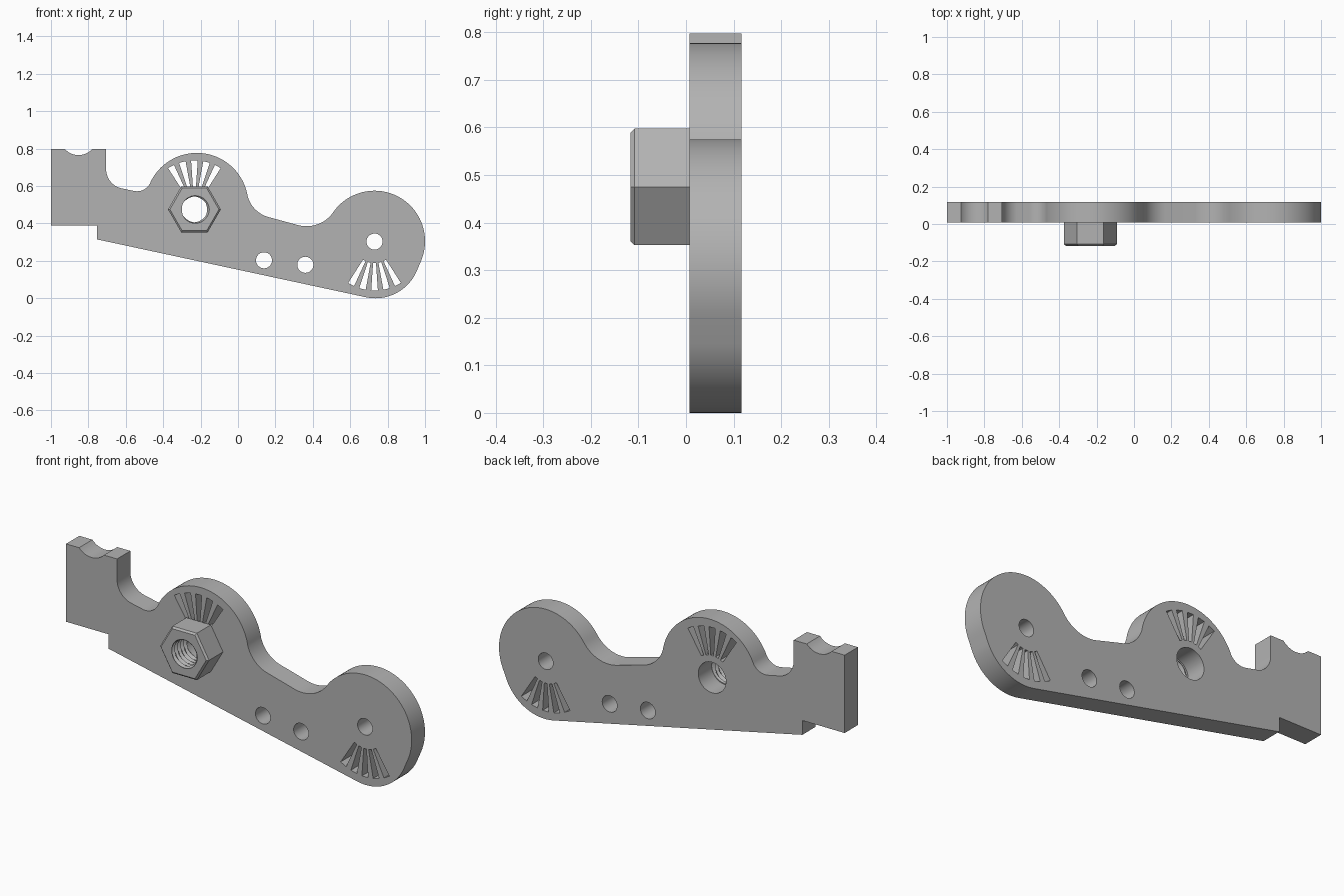
import bpy, bmesh
from math import sin, cos, pi, radians

cube = bpy.data.objects.get("Cube")
if cube:
    bpy.data.objects.remove(cube)

steel = bpy.data.materials.new("plain_grey")
steel.use_nodes = True
GREY = (0.45, 0.45, 0.45, 1)
steel.diffuse_color = GREY
steel.node_tree.nodes["Principled BSDF"].inputs["Base Color"].default_value = GREY

NUT = (-0.233, 0.475)      # threaded boss axis (x, z)
PIVOT = (0.73, 0.303)      # round end axis (x, z)
FRONT, BACK = 0.007, 0.117


def arc(c, r, a0, a1, n=24):
    """Points on an arc, angles in degrees."""
    angles = [radians(a0 + (a1 - a0) * i / n) for i in range(n + 1)]
    return [(c[0] + r * cos(a), c[1] + r * sin(a)) for a in angles]


def circle(c, r, n=48):
    return arc(c, r, 0, 360, n)[:-1]


def fan(c, middle):
    """Five radial wedge slots around a centre."""
    slots = []
    for i in range(-2, 3):
        a = middle + 14.3 * i
        slots.append(arc(c, 0.262, a - 3.9, a + 3.9, 1) + arc(c, 0.115, a + 3.9, a - 3.9, 1))
    return slots


def finish(obj, angle=30):
    bpy.ops.object.select_all(action='DESELECT')
    obj.select_set(True)
    bpy.context.view_layer.objects.active = obj
    bpy.ops.object.shade_smooth_by_angle(angle=radians(angle))


# Plate outline: stepped tail, notch, two humps joined by fillets
outline = [(-1, 0.39), (-1, 0.797)]
outline += arc((-0.8525, 0.862), 0.097, 222, 318, 12)
outline += [(-0.705, 0.797)]
outline += arc((-0.6, 0.69), 0.105, 180, 255)
outline += arc((-0.54, 0.65), 0.078, 258, 334.9)
outline += arc((-0.22, 0.502), 0.275, 154.9, 11.7, 48)[1:]
outline += arc((0.206, 0.588), 0.16, 191.7, 257)[1:]
outline += arc((0.366, 0.559), 0.174, 257, 325.1)
outline += arc((0.73, 0.305), 0.27, 145.1, -23, 48)[1:]
outline += arc((0.735, 0.24), 0.24, -23, -102, 32)
outline += [(-0.755, 0.315), (-0.755, 0.39)]

holes = [circle(NUT, 0.08)]
holes += [circle(c, 0.043, 32) for c in (PIVOT, (0.139, 0.203), (0.36, 0.179))]

# Filled flat curve with openings, thickened to a plate
curve = bpy.data.curves.new("lever_plate", 'CURVE')
curve.dimensions = '2D'
curve.fill_mode = 'BOTH'
curve.extrude = (BACK - FRONT) / 2
for pts in [outline] + holes + fan(NUT, 90) + fan(PIVOT, 270):
    spline = curve.splines.new('POLY')
    spline.points.add(len(pts) - 1)
    for p, (x, z) in zip(spline.points, pts):
        p.co = (x, z, 0, 1)
    spline.use_cyclic_u = True
curve.materials.append(steel)
plate = bpy.data.objects.new("lever_plate", curve)
bpy.context.collection.objects.link(plate)
plate.rotation_euler = (pi / 2, 0, 0)
plate.location.y = (FRONT + BACK) / 2
bpy.ops.object.select_all(action='DESELECT')
plate.select_set(True)
bpy.context.view_layer.objects.active = plate
bpy.ops.object.convert(target='MESH')
bm = bmesh.new()
bm.from_mesh(plate.data)
bmesh.ops.remove_doubles(bm, verts=bm.verts, dist=1e-5)
bmesh.ops.recalc_face_normals(bm, faces=bm.faces)
bm.to_mesh(plate.data)
bm.free()
finish(plate)

# Hex nut with chamfered face and helical thread, as a closed stack of rings
SEGS, TIP, PITCH, STEPS = 48, -0.117, 0.0248, 30


def hexagon(apothem):
    return lambda a: apothem / cos(a % (pi / 3) - pi / 6)


def thread(y):
    def radius(a):
        t = ((y - TIP) / PITCH + a / (2 * pi)) % 1
        return 0.067 + 0.013 * abs(2 * t - 1)
    return radius


rings = [(FRONT, hexagon(0.1225)), (TIP + 0.009, hexagon(0.1225)), (TIP, hexagon(0.1135))]
for i in range(STEPS + 1):
    y = TIP + (FRONT - TIP) * i / STEPS
    rings.append((y, thread(y)))

bm = bmesh.new()
loops = []
for y, radius in rings:
    loop = []
    for k in range(SEGS):
        a = 2 * pi * k / SEGS
        r = radius(a)
        loop.append(bm.verts.new((NUT[0] + r * cos(a), y, NUT[1] + r * sin(a))))
    loops.append(loop)
for i, lower in enumerate(loops):
    upper = loops[(i + 1) % len(loops)]
    for k in range(SEGS):
        m = (k + 1) % SEGS
        bm.faces.new((lower[k], lower[m], upper[m], upper[k]))
bmesh.ops.recalc_face_normals(bm, faces=bm.faces)
mesh = bpy.data.meshes.new("hex_nut")
bm.to_mesh(mesh)
bm.free()
mesh.materials.append(steel)
nut = bpy.data.objects.new("hex_nut", mesh)
bpy.context.collection.objects.link(nut)
finish(nut)
